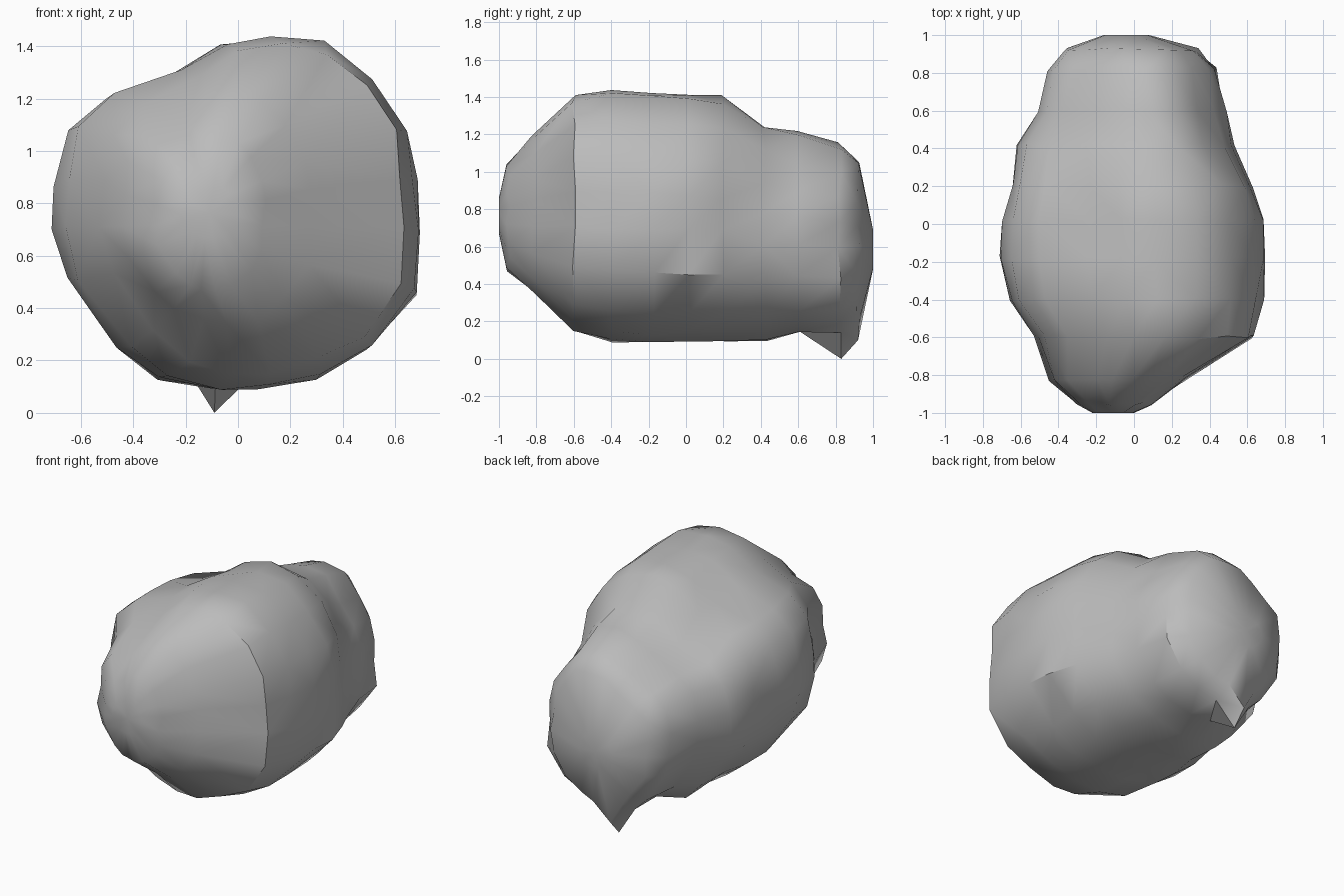
import bpy
import bmesh
import math
import random
from mathutils import Vector

random.seed(4)
default_cube = bpy.data.objects.get("Cube")
if default_cube:
    bpy.data.objects.remove(default_cube, do_unlink=True)


def make_material(name, colour):
    material = bpy.data.materials.new(name)
    material.use_nodes = True
    material.diffuse_color = colour
    material.node_tree.nodes["Principled BSDF"].inputs["Base Color"].default_value = colour
    return material


# Cross-section of the boulder inside a unit box, with a sharp lower right edge
outline = [
    (.12, -1), (.43, -.93), (.72, -.77), (.98, -.45), (1, -.1), (.98, .18),
    (.92, .47), (.74, .75), (.48, .96), (.17, 1), (-.1, .96), (-.35, .82),
    (-.72, .66), (-.94, .47), (-1, .17), (-1, -.1), (-.94, -.38),
    (-.65, -.76), (-.43, -.94), (-.14, -1),
]

# Stations from front to back: y, left and right limits in x, low and high limits in z
stations = [
    (-1, -.22, 0, .67, .86),
    (-.95, -.31, .1, .47, 1.04),
    (-.82, -.44, .28, .33, 1.2),
    (-.6, -.52, .64, .16, 1.4),
    (-.4, -.65, .69, .1, 1.44),
    (-.18, -.7, .69, .09, 1.43),
    (.02, -.69, .69, .09, 1.42),
    (.2, -.65, .63, .09, 1.4),
    (.42, -.61, .52, .1, 1.25),
    (.6, -.5, .49, .14, 1.21),
    (.82, -.45, .44, .15, 1.15),
    (.92, -.36, .34, .22, 1.05),
    (1, -.16, .08, .48, .69),
]


def build_ring(bm, station):
    y, x_low, x_high, z_low, z_high = station
    middle = Vector(((x_low + x_high) / 2, y, (z_low + z_high) / 2))
    half_width = (x_high - x_low) / 2
    half_height = (z_high - z_low) / 2
    return [bm.verts.new(middle + Vector((u * half_width, 0, v * half_height)))
            for u, v in outline]


def push(bm, centre, radius, offset):
    """Move the surface near a point, fading out with distance."""
    for vert in bm.verts:
        distance = (vert.co - Vector(centre)).length
        if distance < radius:
            fade = math.cos(distance / radius * math.pi / 2) ** 2
            vert.co += Vector(offset) * fade


# Loft the body
bm = bmesh.new()
rings = [build_ring(bm, station) for station in stations]
count = len(outline)
for ring, following in zip(rings, rings[1:]):
    for i in range(count):
        j = (i + 1) % count
        bm.faces.new((ring[i], ring[j], following[j], following[i]))
for ring in (rings[0], rings[-1]):
    bmesh.ops.poke(bm, faces=[bm.faces.new(ring)])

# Weathered irregularity
for ring in rings[1:-1]:
    for vert in ring:
        vert.co += Vector([random.uniform(-.012, .012) for axis in range(3)])

# Hollows in the top and in the lower front, and a ridge along the back of the top
push(bm, (-.2, .05, 1.38), .35, (0, 0, -.06))
push(bm, (-.22, -.8, .3), .3, (0, .08, .04))
push(bm, (.4, .7, 1.05), .3, (-.05, 0, -.05))

# Pointed foot under the back, pulled from the nearest vertices
tip = Vector((-.09, .83, 0))
foot = sorted(bm.verts, key=lambda vert: (vert.co - tip).length)
foot[0].co = tip
lowest_back = min(rings[-2], key=lambda vert: (vert.co - tip).length)
if lowest_back is not foot[0]:
    lowest_back.co = tip + Vector((0, .09, .1))

# Facet the surface and finish it
bmesh.ops.triangulate(bm, faces=bm.faces[:])
bmesh.ops.recalc_face_normals(bm, faces=bm.faces[:])
mesh = bpy.data.meshes.new("boulder")
bm.to_mesh(mesh)
bm.free()
boulder = bpy.data.objects.new("boulder", mesh)
bpy.context.collection.objects.link(boulder)
mesh.materials.append(make_material("stone grey", (.5, .5, .5, 1)))

bpy.ops.object.select_all(action="DESELECT")
boulder.select_set(True)
bpy.context.view_layer.objects.active = boulder
bpy.ops.object.shade_smooth_by_angle(angle=math.radians(40))
